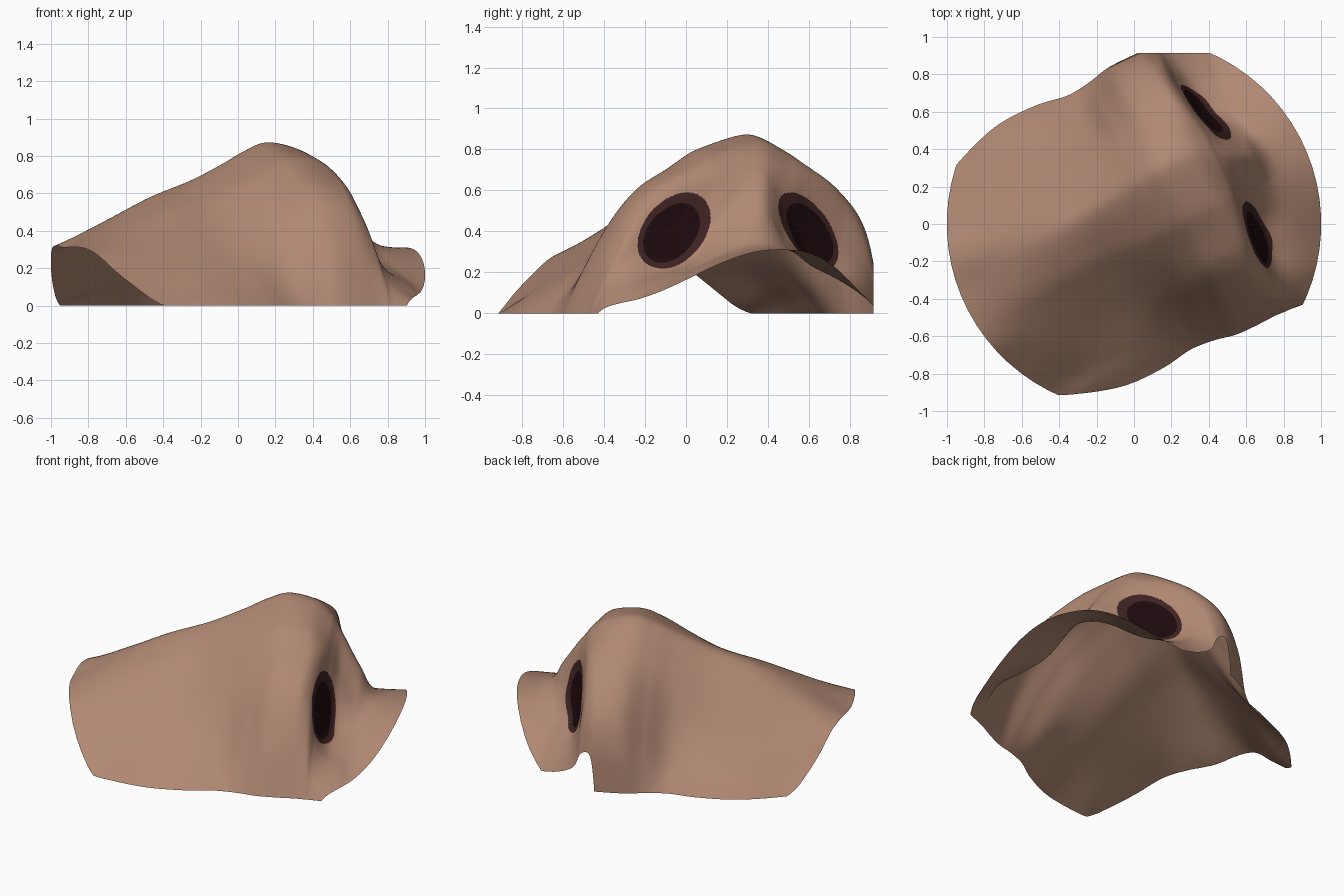
import bpy, bmesh, math
from mathutils import Vector

if "Cube" in bpy.data.objects:
    bpy.data.objects.remove(bpy.data.objects["Cube"])

ANGLE = math.radians(26)          # the nose runs diagonally across the grid
STEP_U, STEP_S = 11, 10

# half-widths of the section columns, and (station along nose, heights per column)
HALF = [0, .15, .3, .45, .6, .7, .77, .9]
SECTIONS = [
    (-1.12, .27, .27, .24, .11, -.03, -.13, -.2, -.35),   # bridge end
    (-.95, .33, .33, .28, .15, .02, -.09, -.16, -.3),
    (-.70, .46, .43, .33, .20, .06, -.01, -.08, -.25),
    (-.45, .58, .52, .39, .25, .13, .06, .00, -.12),
    (-.20, .67, .59, .45, .30, .17, .08, .01, -.12),
    (.00, .76, .68, .54, .36, .17, .06, -.02, -.17),      # crease behind the wings
    (.14, .83, .76, .64, .50, .31, .15, .00, -.3),
    (.27, .873, .81, .71, .61, .46, .30, .10, -.5),       # tip and wings
    (.43, .84, .79, .71, .62, .49, .33, .10, -.5),
    (.53, .77, .72, .66, .57, .43, .26, .06, -.5),
    (.575, .71, .63, .48, .36, .28, .17, .02, -.4),       # nostril wall
    (.625, .64, .49, .30, .23, .19, .11, .00, -.3),
    (.72, .49, .35, .24, .18, .12, .04, -.03, -.2),
    (.83, .33, .30, .24, .16, .07, -.01, -.07, -.2),      # upper lip
    (1.12, .31, .30, .25, .16, .05, -.04, -.1, -.2),
]


def spline(points, t):
    """Catmull-Rom through equal-length tuples, t measured in points."""
    n = len(points) - 1
    i = min(int(t), n - 1)
    f = t - i
    p1, p2 = points[i], points[i + 1]
    p0 = points[i - 1] if i else [2 * a - b for a, b in zip(p1, p2)]
    p3 = points[i + 2] if i + 2 <= n else [2 * b - a for a, b in zip(p1, p2)]
    return [b + .5 * f * (c - a + f * (2 * a - 5 * b + 4 * c - d + f * (3 * (b - c) + d - a)))
            for a, b, c, d in zip(p0, p1, p2, p3)]


def ramp(x, lo, hi):
    t = min(max((x - lo) / (hi - lo), 0), 1)
    return t * t * (3 - 2 * t)


def to_world(u, v, z):
    c, s = math.cos(ANGLE), math.sin(ANGLE)
    return Vector((c * u - s * v, s * u + c * v, z))


def to_nose(p):
    c, s = math.cos(ANGLE), math.sin(ANGLE)
    return c * p.x + s * p.y, c * p.y - s * p.x, p.z


def sheet_point(u, v, z):
    """Lean the section sideways, fill out the front flank, round the wings in plan."""
    lip = ramp(u, .45, .75)
    bend = .09 * min(max(abs(v) - .2, 0), .3) * math.exp(-((u - .57) / .2) ** 2)
    full = (.03 + .06 * ramp(u, -.3, .1) * (1 - ramp(u, .45, .6))) * (1 - lip)
    if v < 0:
        v -= full * ramp(-v, 0, .2) * (1 - ramp(-v, .4, .8))
    return to_world(u - bend, v + .2 * z + .02 - .05 * lip, z)


def in_nostril(p, scale, shift):
    """Slanted oval on the underside of each wing."""
    u, v, z = to_nose(p)
    if not .42 < u < .72:
        return False
    a, b = abs(v - .015) - .355 - shift, z - .405 + shift
    long, short = (a - b) * .7071, (a + b) * .7071
    return (long / .225) ** 2 + (short / .135) ** 2 < scale ** 2


def material(name, color):
    m = bpy.data.materials.new(name)
    m.diffuse_color = (*color, 1)
    m.use_nodes = True
    m.node_tree.nodes["Principled BSDF"].inputs["Base Color"].default_value = m.diffuse_color
    return m


# skin sheet lofted through the mirrored sections
bm = bmesh.new()
rows = []
cols = (len(HALF) - 1) * STEP_S
for i in range((len(SECTIONS) - 1) * STEP_U + 1):
    sec = spline(SECTIONS, i / STEP_U)
    # mirrored beforehand so that the ridge stays round
    full = [(-h, z) for h, z in zip(HALF[:0:-1], sec[:1:-1])] + list(zip(HALF, sec[1:]))
    row = []
    for j in range(2 * cols + 1):
        v, z = spline(full, j / STEP_S)
        row.append(bm.verts.new(sheet_point(sec[0], v, z)))
    rows.append(row)
for r0, r1 in zip(rows, rows[1:]):
    for j in range(2 * cols):
        bm.faces.new((r0[j], r1[j], r1[j + 1], r0[j + 1]))


# trim flat at the base and round at the rim
def trim(co, no):
    geom = bm.verts[:] + bm.edges[:] + bm.faces[:]
    bmesh.ops.bisect_plane(bm, geom=geom, dist=1e-5, plane_co=co, plane_no=no, clear_outer=True)


trim((0, 0, 0), (0, 0, -1))
for k in range(72):
    a = math.tau * k / 72
    d = Vector((math.cos(a), math.sin(a), 0))
    trim(d, d)
for side in (-1, 1):
    trim((0, .915 * side, 0), (0, side, 0))

# finer faces around the nostrils, then colour them
near = [f for f in bm.faces if in_nostril(f.calc_center_median(), 1.15, 0)]
edges = list({e for f in near for e in f.edges})
bmesh.ops.subdivide_edges(bm, edges=edges, cuts=3, use_grid_fill=True)
for f in bm.faces:
    p = f.calc_center_median()
    if in_nostril(p, .78, .012):
        f.material_index = 2
    elif in_nostril(p, 1, 0):
        f.material_index = 1
    f.smooth = True

mesh = bpy.data.meshes.new("nose")
bm.to_mesh(mesh)
bm.free()
mesh.materials.append(material("skin", (.43, .243, .168)))
mesh.materials.append(material("nostril_rim", (.048, .016, .016)))
mesh.materials.append(material("nostril_dark", (.012, .003, .004)))
nose = bpy.data.objects.new("nose", mesh)
bpy.context.collection.objects.link(nose)
